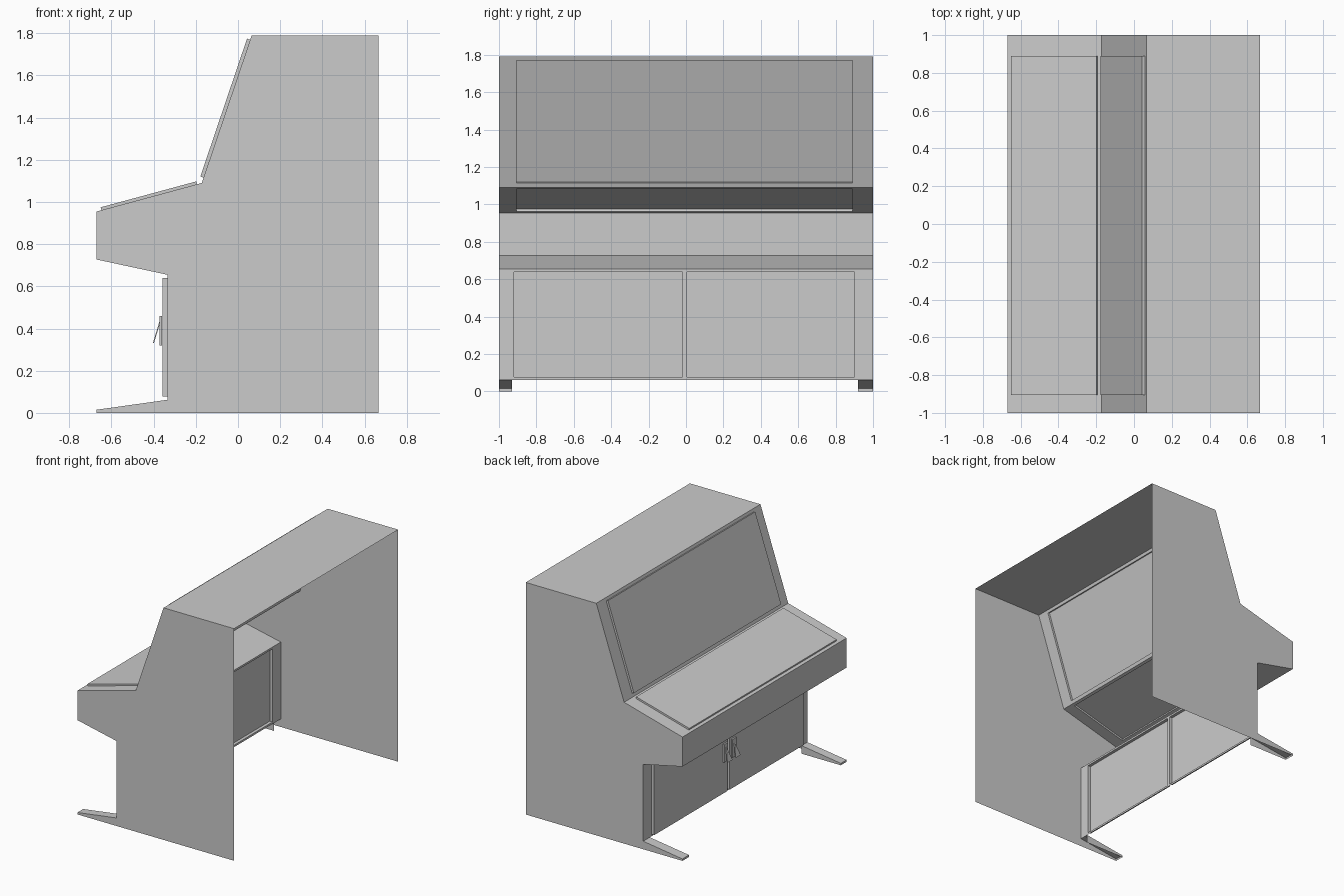
import bpy
import bmesh
from mathutils import Vector

cube = bpy.data.objects.get("Cube")
if cube:
    bpy.data.objects.remove(cube, do_unlink=True)

grey = bpy.data.materials.new("plain grey")
grey.use_nodes = True
grey.diffuse_color = (0.6, 0.6, 0.6, 1)
grey.node_tree.nodes["Principled BSDF"].inputs["Base Color"].default_value = (0.6, 0.6, 0.6, 1)


def face(bm, pts):
    bm.faces.new([bm.verts.new(p) for p in pts])


def finish(name, bm):
    bmesh.ops.remove_doubles(bm, verts=bm.verts, dist=0.0005)
    bmesh.ops.recalc_face_normals(bm, faces=bm.faces)
    mesh = bpy.data.meshes.new(name)
    bm.to_mesh(mesh)
    bm.free()
    mesh.materials.append(grey)
    obj = bpy.data.objects.new(name, mesh)
    bpy.context.collection.objects.link(obj)
    return obj


def at(p, y):
    return Vector((p[0], y, p[1]))


def strip(bm, a, b, y0, y1):
    face(bm, [at(a, y0), at(a, y1), at(b, y1), at(b, y0)])


def raised_strip(bm, a, b, y0, y1, t0, t1, p0, p1, depth):
    """Strip from a to b with one pressed-out rectangular panel."""
    a, b = Vector(a), Vector(b)
    d = (b - a).normalized()
    out = Vector((-d.y, d.x)) * depth
    lo, hi = a.lerp(b, t0), a.lerp(b, t1)
    outer = [at(a, y0), at(a, y1), at(b, y1), at(b, y0)]
    hole = [at(lo, p0), at(lo, p1), at(hi, p1), at(hi, p0)]
    top = [v + Vector((out.x, 0, out.y)) for v in hole]
    for i in range(4):
        j = (i + 1) % 4
        face(bm, [outer[i], outer[j], hole[j], hole[i]])
        face(bm, [hole[i], hole[j], top[j], top[i]])
    face(bm, top)


# Side outline, from the back foot round to the toe
back_low, back_top = (0.667, 0), (0.667, 1.79)
front_top, slope_low = (0.065, 1.79), (-0.172, 1.09)
lid_front, lip_low = (-0.67, 0.955), (-0.67, 0.727)
knee, ankle = (-0.335, 0.655), (-0.335, 0.062)
toe_top, toe_low, heel = (-0.67, 0.015), (-0.67, 0), (-0.335, 0)
outline = [back_low, back_top, front_top, slope_low, lid_front,
           lip_low, knee, ankle, toe_top, toe_low, heel]

# Cabinet: thin shell, open at the back and underneath
bm = bmesh.new()
for y in (-1, 1):
    face(bm, [at(p, y) for p in outline])
strip(bm, back_top, front_top, -1, 1)
strip(bm, lid_front, lip_low, -1, 1)
strip(bm, lip_low, knee, -1, 1)
raised_strip(bm, slope_low, front_top, -1, 1, 0.036, 0.97, -0.905, 0.89, 0.016)
raised_strip(bm, lid_front, slope_low, -1, 1, 0.045, 0.955, -0.905, 0.89, 0.014)
# Two cupboard doors
for y0, y1, p0, p1 in ((-1, -0.01, -0.92, -0.02), (-0.01, 1, 0.005, 0.9)):
    raised_strip(bm, ankle, knee, y0, y1, 0.025, 0.975, p0, p1, 0.024)
finish("cabinet", bm)

# Feet: sloping top, front end and inner side
bm = bmesh.new()
for y0, y1, inner in ((-1, -0.93, -0.93), (0.92, 1, 0.92)):
    strip(bm, ankle, toe_top, y0, y1)
    strip(bm, toe_top, toe_low, y0, y1)
    face(bm, [at(p, inner) for p in (ankle, toe_top, toe_low, heel)])
finish("feet", bm)

# Door handles: back plate with a hanging tapered pull
for name, yc in (("right_handle", -0.06), ("left_handle", 0.04)):
    bm = bmesh.new()
    bmesh.ops.create_cube(bm, size=1)
    bmesh.ops.scale(bm, vec=(0.012, 0.045, 0.14), verts=bm.verts)
    bmesh.ops.translate(bm, vec=(-0.366, yc, 0.39), verts=bm.verts)
    tri = [Vector((-0.372, yc, 0.435)), Vector((-0.404, yc - 0.03, 0.33)),
           Vector((-0.404, yc + 0.03, 0.33))]
    back = [v + Vector((0.006, 0, 0.002)) for v in tri]
    face(bm, tri)
    face(bm, back)
    for i in range(3):
        j = (i + 1) % 3
        face(bm, [tri[i], tri[j], back[j], back[i]])
    finish(name, bm)
